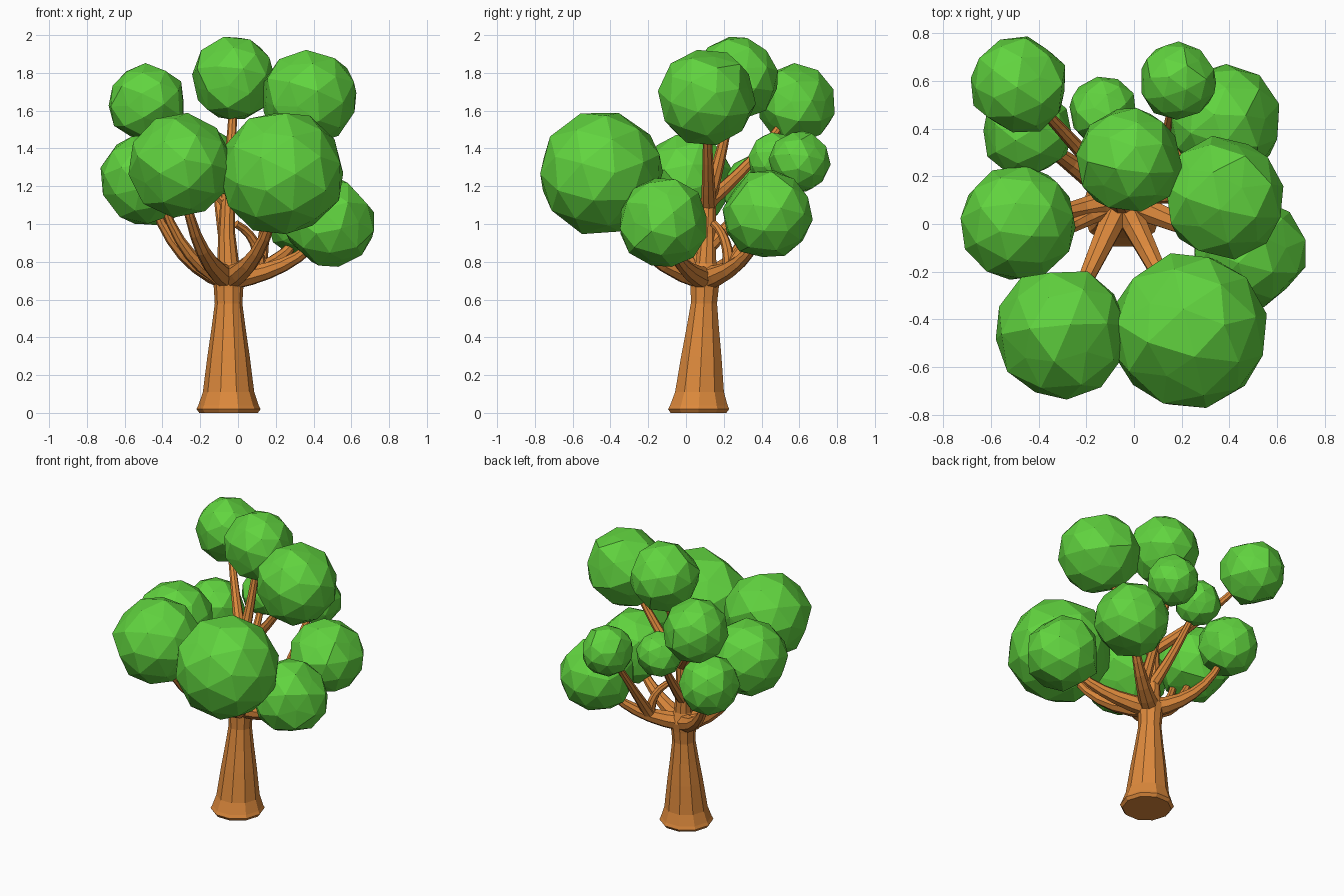
import bpy, bmesh, math, random
from mathutils import Vector, Euler

if "Cube" in bpy.data.objects:
    bpy.data.objects.remove(bpy.data.objects["Cube"])

random.seed(4)


def material(name, color):
    m = bpy.data.materials.new(name)
    m.diffuse_color = color
    m.use_nodes = True
    m.node_tree.nodes["Principled BSDF"].inputs["Base Color"].default_value = m.diffuse_color
    return m


bark = material("bark", (0.72, 0.25, 0.045, 1))
leaf = material("leaf", (0.12, 0.66, 0.05, 1))


def finish(bm, name, mat):
    bmesh.ops.recalc_face_normals(bm, faces=bm.faces)
    me = bpy.data.meshes.new(name)
    bm.to_mesh(me)
    bm.free()
    me.materials.append(mat)
    ob = bpy.data.objects.new(name, me)
    bpy.context.collection.objects.link(ob)


def tube(name, pts, radii, sides, upright=False):
    """Tapered tube through the points."""
    bm = bmesh.new()
    up = Vector((0, 0, 1))
    rings = []
    for i, (p, r) in enumerate(zip(pts, radii)):
        t = up if upright else pts[min(i + 1, len(pts) - 1)] - pts[max(i - 1, 0)]
        q = up.rotation_difference(t.normalized())
        rings.append([bm.verts.new(p + q @ Vector((r * math.cos(a), r * math.sin(a), 0)))
                      for a in (math.tau * k / sides for k in range(sides))])
    for a, b in zip(rings, rings[1:]):
        for k in range(sides):
            n = (k + 1) % sides
            bm.faces.new((a[k], a[n], b[n], b[k]))
    bm.faces.new(rings[0][::-1])
    bm.faces.new(rings[-1])
    finish(bm, name, bark)


def foliage(name, center, r):
    """Faceted ball with some corners flattened into pentagons."""
    bm = bmesh.new()
    bmesh.ops.create_icosphere(bm, subdivisions=2, radius=r * 1.02)
    rot = Euler([random.uniform(0, 6.28) for _ in range(3)]).to_matrix()
    for v in bm.verts:
        flat = len(v.link_edges) == 5 and random.random() < 0.5
        v.co = rot @ v.co * (0.89 if flat else random.uniform(0.98, 1.02)) + center
    finish(bm, name, leaf)


def axis(z):
    """Centre of the leaning trunk at height z."""
    return Vector((-0.05 - 0.05 * max(0, min(z - 0.75, 1.2 - z)), 0.066 + 0.05 * z, z))


def branch(name, start, end, out, lift, r):
    """Curved tapering branch: runs outward first, then bends up."""
    d = end - start
    mid = start + Vector((out * d.x, out * d.y, lift * d.z))
    ts = [0.85 * i / 6 for i in range(7)]
    pts = [start * (1 - t) ** 2 + mid * 2 * t * (1 - t) + end * t * t for t in ts]
    tube("branch_" + name, pts, [0.02 + (r - 0.02) * (1 - t) ** 1.7 for t in ts], 8)
    return pts


# Flared trunk running on into the central leader: height, radius
profile = [(0, .155), (.02, .17), (.04, .16), (.11, .136), (.3, .112), (.45, .09),
           (.58, .073), (.66, .078), (.72, .085), (.79, .058), (.95, .045), (1.25, .035)]
tube("trunk", [axis(z) for z, r in profile], [r for z, r in profile], 10, True)

# Foliage balls: x, y, z, radius
balls = {
    "high_back": (-.478, .583, 1.638, .207), "top": (-.02, .265, 1.77, .222),
    "high_right": (.375, .11, 1.67, .256), "front_right": (.23, -.453, 1.27, .327),
    "front_left": (-.305, -.455, 1.31, .275), "left": (-.487, .005, 1.235, .242),
    "right_low": (.485, -.12, 1.005, .238), "back_right": (.38, .43, 1.05, .235),
    "back_fork": (.183, .6, 1.33, .162), "back_left": (-.447, .385, 1.18, .19),
    "back_middle": (-.13, .475, 1.34, .145)}
# Starting heights of the branches that leave the leader above the crotch
high = {"high_back": 1.12, "high_right": 1.1, "top": 1.15, "back_middle": .87}

paths = {}
for name, (x, y, z, r) in balls.items():
    center = Vector((x, y, z))
    foliage("foliage_" + name, center, r)
    if name in high:
        paths[name] = branch(name, axis(high[name]), center, 0.6, 0.45, 0.042)
    elif name == "back_fork":
        paths[name] = branch(name, paths["back_right"][2], center, 0.4, 0.4, 0.04)
    else:
        paths[name] = branch(name, axis(0.71), center, 0.75, 0.15, 0.065)

# Small link between the leader and the back right branch, and a second left twig
branch("inner_link", paths["back_right"][2], axis(1.02), 0, 0.8, 0.035)
branch("left_twig", axis(0.7), Vector((-.44, -.1, 1.25)), 0.7, 0.15, 0.05)
